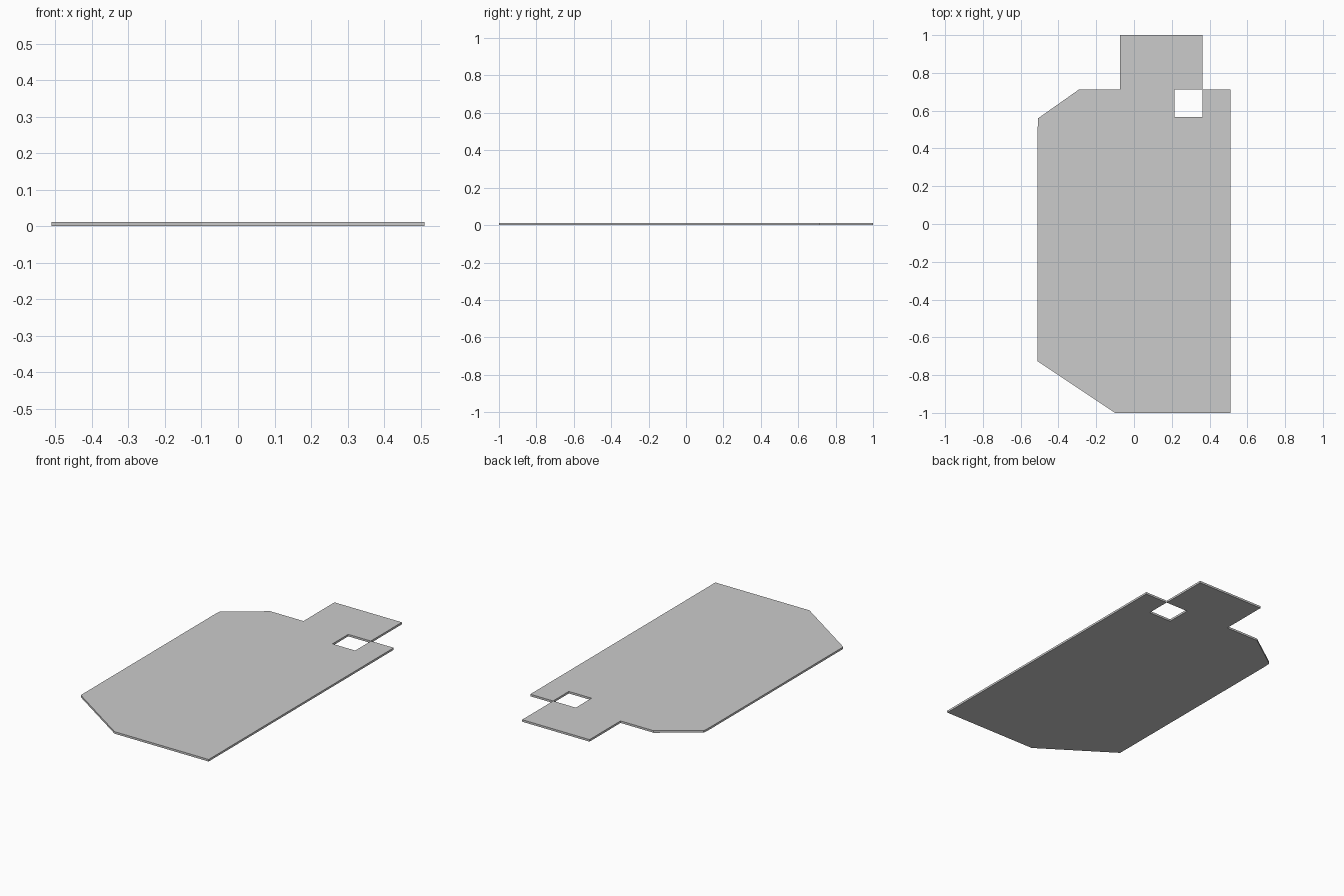
import bpy, bmesh

if "Cube" in bpy.data.objects:
    bpy.data.objects.remove(bpy.data.objects["Cube"])

THICKNESS = 0.012

# Slab outline, counter-clockwise; the square opening meets the tab corner,
# so it is traced as part of the same outline
outline = [
    (-0.10, -1.0), (0.51, -1.0), (0.51, 0.713), (0.3625, 0.713),
    (0.3625, 0.567), (0.215, 0.567), (0.215, 0.713), (0.3615, 0.713),
    (0.3615, 1.0), (-0.075, 1.0), (-0.075, 0.713), (-0.29, 0.713),
    (-0.507, 0.56), (-0.51, 0.51), (-0.51, -0.727),
]


def make_slab(name, points, height):
    bm = bmesh.new()
    base = bm.faces.new([bm.verts.new((x, y, 0)) for x, y in points])
    ext = bmesh.ops.extrude_face_region(bm, geom=[base], use_keep_orig=True)
    top = [v for v in ext["geom"] if isinstance(v, bmesh.types.BMVert)]
    bmesh.ops.translate(bm, verts=top, vec=(0, 0, height))
    bmesh.ops.recalc_face_normals(bm, faces=bm.faces)
    mesh = bpy.data.meshes.new(name)
    bm.to_mesh(mesh)
    bm.free()
    obj = bpy.data.objects.new(name, mesh)
    bpy.context.collection.objects.link(obj)
    return obj


# Flat floor slab with chamfered corners, entry tab and opening
make_slab("floor_slab", outline, THICKNESS)
